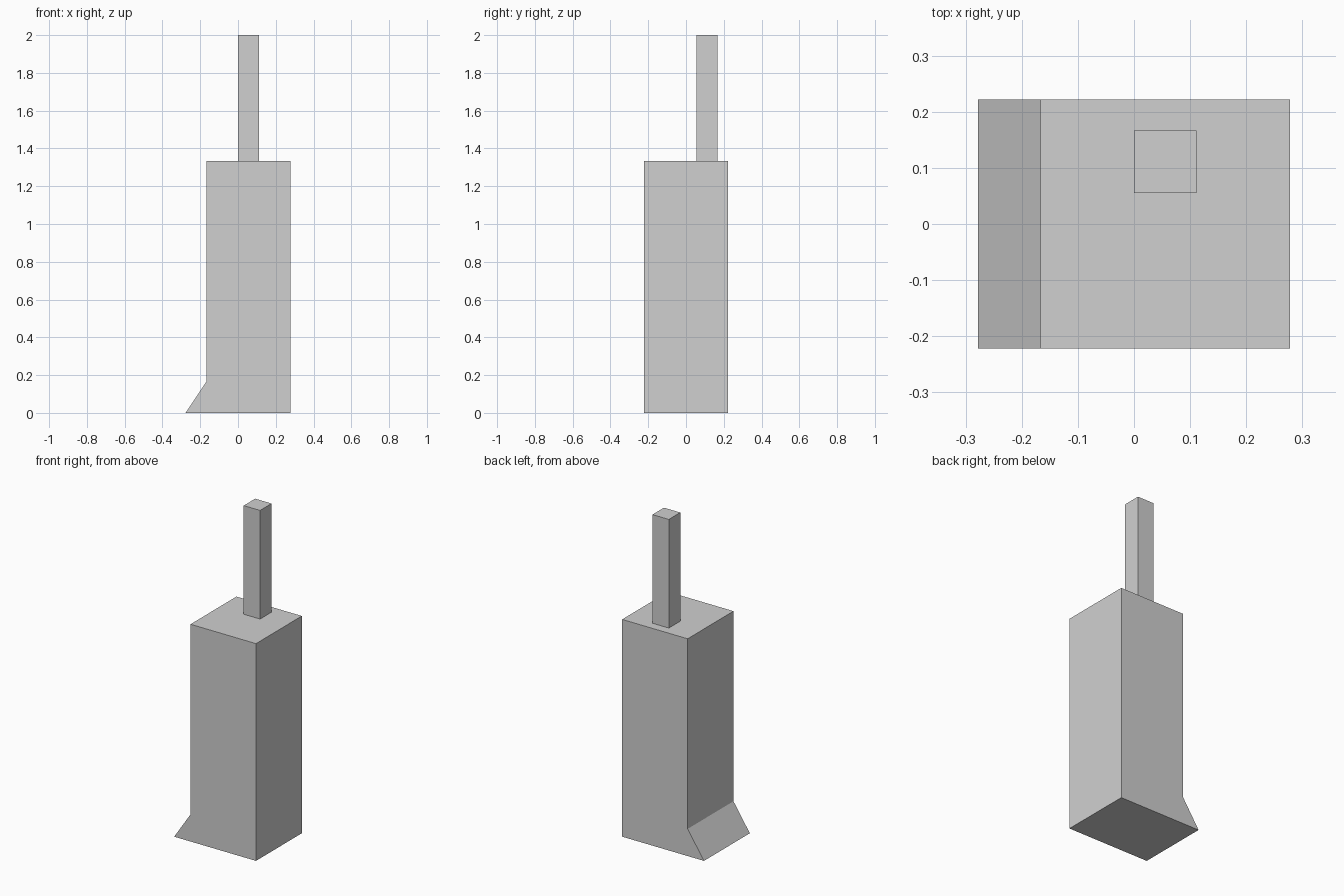
import bpy, bmesh

if "Cube" in bpy.data.objects:
    bpy.data.objects.remove(bpy.data.objects["Cube"])

U = 1 / 18  # model grid step

grey = bpy.data.materials.new("light grey")
grey.diffuse_color = (0.63, 0.63, 0.63, 1)
grey.use_nodes = True
grey.node_tree.nodes["Principled BSDF"].inputs["Base Color"].default_value = grey.diffuse_color


def extrude_profile(name, profile, y0, y1):
    """Solid from an x/z outline swept along y."""
    bm = bmesh.new()
    face = bm.faces.new([bm.verts.new((x * U, y0 * U, z * U)) for x, z in profile])
    ext = bmesh.ops.extrude_face_region(bm, geom=[face])
    moved = [v for v in ext["geom"] if isinstance(v, bmesh.types.BMVert)]
    bmesh.ops.translate(bm, verts=moved, vec=(0, (y1 - y0) * U, 0))
    bmesh.ops.recalc_face_normals(bm, faces=bm.faces)
    mesh = bpy.data.meshes.new(name)
    bm.to_mesh(mesh)
    bm.free()
    mesh.materials.append(grey)
    obj = bpy.data.objects.new(name, mesh)
    bpy.context.collection.objects.link(obj)
    return obj


# Body with the sloped foot on its left side
extrude_profile("body", [(-5, 0), (5, 0), (5, 24), (-3, 24), (-3, 3)], -4, 4)

# Square post standing on the top, towards the back
extrude_profile("post", [(0, 24), (2, 24), (2, 36), (0, 36)], 1, 3)
